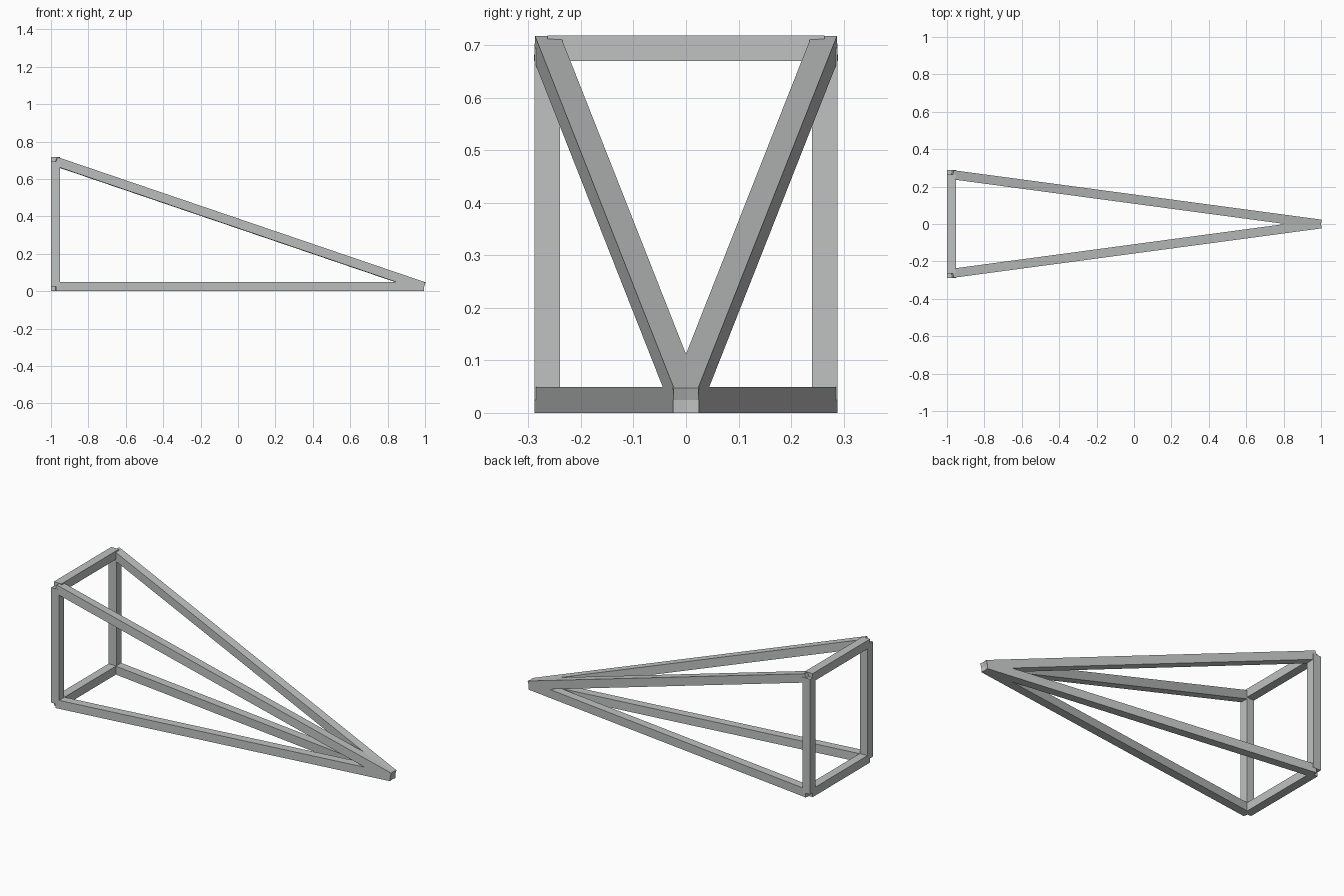
import bpy, bmesh
from mathutils import Vector, Matrix

cube = bpy.data.objects.get("Cube")
if cube:
    bpy.data.objects.remove(cube, do_unlink=True)

# Single painted metal colour
GREY = (0.52, 0.54, 0.53, 1)
metal = bpy.data.materials.new("light_grey_metal")
metal.use_nodes = True
metal.diffuse_color = GREY
metal.node_tree.nodes["Principled BSDF"].inputs["Base Color"].default_value = GREY

WIDTH = 0.049


def beam(name, start, end):
    """Square bar between two centre points, with level side edges."""
    start, end = Vector(start), Vector(end)
    along = (end - start).normalized()
    side = Vector((0, 0, 1)).cross(along)
    side = side.normalized() if side.length > 0.001 else Vector((0, 1, 0))
    up = along.cross(side)
    turn = Matrix((along, side, up)).transposed().to_4x4()
    bm = bmesh.new()
    bmesh.ops.create_cube(bm, size=1)
    bmesh.ops.scale(bm, vec=((end - start).length, WIDTH, WIDTH), verts=bm.verts)
    mesh = bpy.data.meshes.new(name)
    bm.to_mesh(mesh)
    bm.free()
    mesh.materials.append(metal)
    obj = bpy.data.objects.new(name, mesh)
    obj.matrix_world = Matrix.Translation((start + end) / 2) @ turn
    bpy.context.collection.objects.link(obj)


# Frame joints
BACK, HALF = -0.9755, 0.264
LOW, HIGH = WIDTH / 2, 0.694
apex = (0.992, 0, LOW)

# Upright and long converging bars on each side
for label, y in (("front", -HALF), ("back", HALF)):
    beam(label + "_upright", (BACK, y, LOW), (BACK, y, HIGH))
    beam(label + "_floor_bar", (BACK, y, LOW), apex)
    beam(label + "_sloping_bar", (BACK, y, HIGH), apex)

# Cross bars joining the uprights
for label, z in (("lower", LOW), ("upper", HIGH)):
    beam(label + "_cross_bar", (BACK, -HALF, z), (BACK, HALF, z))
